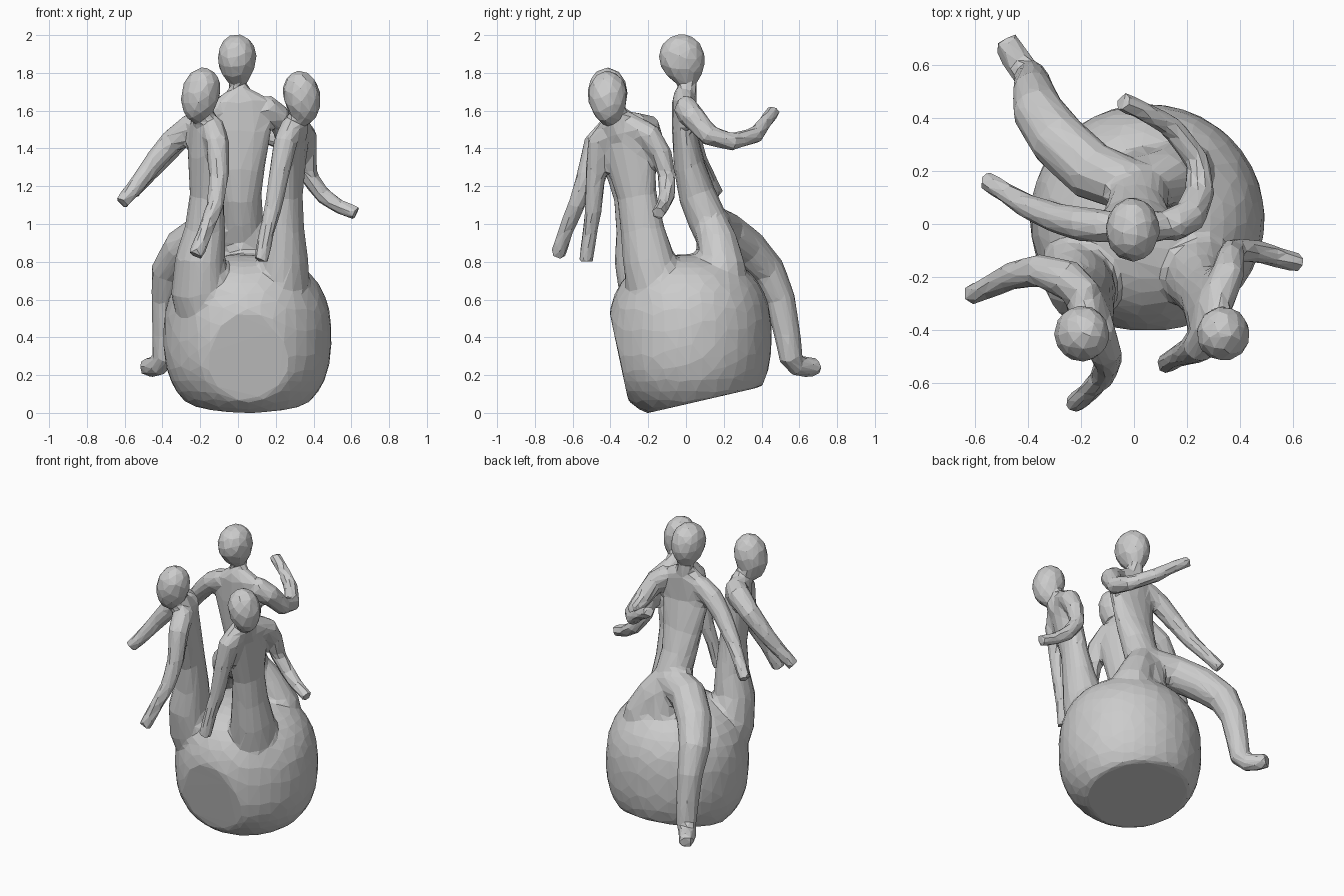
import bpy, bmesh, math
from mathutils import Vector, Euler


def tube(bm, rows, side=None, n=12, grow=1.0):
    """Closed tube through rows of (x, y, z, half width, half depth)."""
    pts = [Vector(r[:3]) for r in rows]
    last = len(pts) - 1
    rings, u = [], Vector(side) if side else None
    for i, r in enumerate(rows):
        t = (pts[min(i + 1, last)] - pts[max(i - 1, 0)]).normalized()
        u = t.orthogonal() if u is None else u
        u = (u - t * t.dot(u)).normalized()
        v = t.cross(u)
        ring = []
        for k in range(n):
            a = 2 * math.pi * k / n
            off = u * math.cos(a) * r[3] + v * math.sin(a) * r[-1]
            ring.append(bm.verts.new(pts[i] + off * grow))
        rings.append(ring)
    for a, b in zip(rings, rings[1:]):
        for k in range(n):
            bm.faces.new((a[k], a[(k + 1) % n], b[(k + 1) % n], b[k]))
    bm.faces.new(rings[0][::-1])
    bm.faces.new(rings[-1])


def head(bm, center, radii, tilt):
    """Egg-shaped head, narrower at the chin."""
    verts = bmesh.ops.create_icosphere(bm, subdivisions=3, radius=1)["verts"]
    rot = Euler(tilt).to_matrix()
    for v in verts:
        k = 1 + 0.1 * v.co.z
        p = Vector((v.co.x * radii[0] * k, v.co.y * radii[1] * k, v.co.z * radii[2]))
        v.co = rot @ p + Vector(center)


def figure(bm, torso, side, neck, limbs, skull):
    tube(bm, torso, side, 16)
    tube(bm, neck)
    for limb in limbs:
        tube(bm, limb, grow=1.08)
    head(bm, *skull)


# Round pot: circular in plan, squarish in profile
bm = bmesh.new()
bmesh.ops.create_uvsphere(bm, u_segments=40, v_segments=24, radius=1)
for v in bm.verts:
    d = v.co.copy()
    k = (math.hypot(d.x, d.y) ** 2.5 + abs(d.z) ** 2.5) ** (-1 / 2.5)
    v.co = Vector((0.05 + d.x * k * 0.445, 0.02 + d.y * k * 0.434, 0.40 + d.z * k * 0.44))
# Flat tilted base and flat front disc
for co, no in (((0, -0.25, -0.012), (0, 0.15, -0.65)), ((0, -0.305, 0.06), (0, -0.44, -0.093))):
    cut = bmesh.ops.bisect_plane(bm, geom=bm.verts[:] + bm.edges[:] + bm.faces[:],
                                 plane_co=co, plane_no=no, clear_outer=True)
    edges = [e for e in cut["geom_cut"] if isinstance(e, bmesh.types.BMEdge)]
    bmesh.ops.holes_fill(bm, edges=edges, sides=0)

# Rear figure, seated facing backward with one leg over the edge
figure(
    bm,
    [(0, -.01, 1.71, .06, .05), (.01, -.01, 1.65, .17, .065), (.01, -.01, 1.5, .17, .065),
     (.01, .02, 1.3, .135, .085), (.01, .06, 1.15, .115, .10), (.02, .11, 1.03, .115, .105),
     (.03, .16, .92, .115, .105), (.05, .18, .7, .14, .13)],
    (1, 0, 0),
    [(0, 0, 1.62, .06), (0, 0.01, 1.72, .05), (0, 0, 1.82, .05)],
    [   # right arm, left arm, hanging leg, tucked leg
        [(.14, -.01, 1.63, .06), (.21, .03, 1.575, .062), (.25, .12, 1.47, .054), (.24, .24, 1.435, .045),
         (.14, .37, 1.47, .042), (.05, .42, 1.54, .036), (-.05, .465, 1.60, .036)],
        [(-.1, -.01, 1.62, .06), (-.2, 0, 1.56, .062), (-.3, .025, 1.46, .054), (-.4, .065, 1.34, .046),
         (-.48, .115, 1.25, .038), (-.56, .165, 1.16, .038)],
        [(.02, .13, 1.0, .095), (-.16, .2, .96, .106), (-.29, .32, .87, .103), (-.365, .43, .75, .091),
         (-.38, .5, .6, .075), (-.385, .535, .42, .066), (-.39, .555, .29, .06), (-.42, .585, .25, .052),
         (-.45, .63, .245, .052), (-.49, .70, .24, .044)],
        [(.04, .13, 1.0, .09), (.11, .17, .9, .10), (.17, .19, .77, .12), (.2, .19, .6, .13)],
    ],
    ((-.005, -.018, 1.868), (.103, .121, .14), (.3, 0, 0)))

# Front left figure
figure(
    bm,
    [(-.17, -.37, 1.58, .06, .05), (-.17, -.33, 1.51, .16, .075), (-.17, -.31, 1.36, .15, .085),
     (-.165, -.27, 1.15, .12, .085), (-.175, -.245, .97, .13, .105), (-.2, -.235, .82, .15, .13),
     (-.195, -.19, .66, .17, .16), (-.15, -.13, .5, .18, .18)],
    (-.35, 1, 0),
    [(-.17, -.35, 1.48, .06), (-.18, -.38, 1.57, .055), (-.2, -.41, 1.66, .055)],
    [   # inner arm, outer arm
        [(-.14, -.38, 1.53, .06), (-.11, -.48, 1.43, .06), (-.1, -.525, 1.26, .05), (-.12, -.58, 1.1, .044),
         (-.17, -.635, .97, .038), (-.225, -.68, .83, .04)],
        [(-.17, -.28, 1.53, .06), (-.25, -.21, 1.51, .07), (-.36, -.175, 1.43, .06), (-.46, -.195, 1.31, .05),
         (-.54, -.235, 1.2, .042), (-.62, -.27, 1.11, .038)],
    ],
    ((-.2, -.415, 1.682), (.102, .107, .15), (0, .25, 0)))

# Front right figure
figure(
    bm,
    [(.31, -.37, 1.57, .06, .05), (.3, -.32, 1.5, .15, .07), (.28, -.3, 1.36, .14, .075),
     (.26, -.26, 1.15, .11, .08), (.25, -.23, .97, .12, .1), (.245, -.2, .82, .14, .125),
     (.23, -.155, .67, .165, .155), (.18, -.11, .5, .18, .18)],
    (.25, 1, 0),
    [(.31, -.35, 1.47, .06), (.32, -.38, 1.56, .055), (.34, -.41, 1.66, .055)],
    [   # inner arm, outer arm
        [(.29, -.38, 1.52, .06), (.25, -.46, 1.43, .06), (.215, -.48, 1.25, .05), (.185, -.49, 1.08, .044),
         (.15, -.51, .95, .038), (.12, -.53, .8, .038)],
        [(.32, -.28, 1.51, .06), (.355, -.19, 1.47, .06), (.365, -.13, 1.37, .052), (.375, -.1, 1.25, .045),
         (.45, -.1, 1.15, .042), (.54, -.125, 1.09, .037), (.63, -.15, 1.055, .036)],
    ],
    ((.34, -.415, 1.67), (.099, .104, .144), (0, -.22, 0)))

# Fuse everything into one faceted clay-like sculpture
bmesh.ops.recalc_face_normals(bm, faces=bm.faces)
me = bpy.data.meshes.new("figures_on_pot")
bm.to_mesh(me)
bm.free()
ob = bpy.data.objects.new("figures_on_pot", me)
bpy.context.collection.objects.link(ob)
m = ob.modifiers.new("Fuse", "REMESH")
m.mode, m.voxel_size = "VOXEL", 0.016
m = ob.modifiers.new("Soften", "SMOOTH")
m.factor, m.iterations = 0.5, 8
m = ob.modifiers.new("Facets", "DECIMATE")
m.ratio = 0.045
